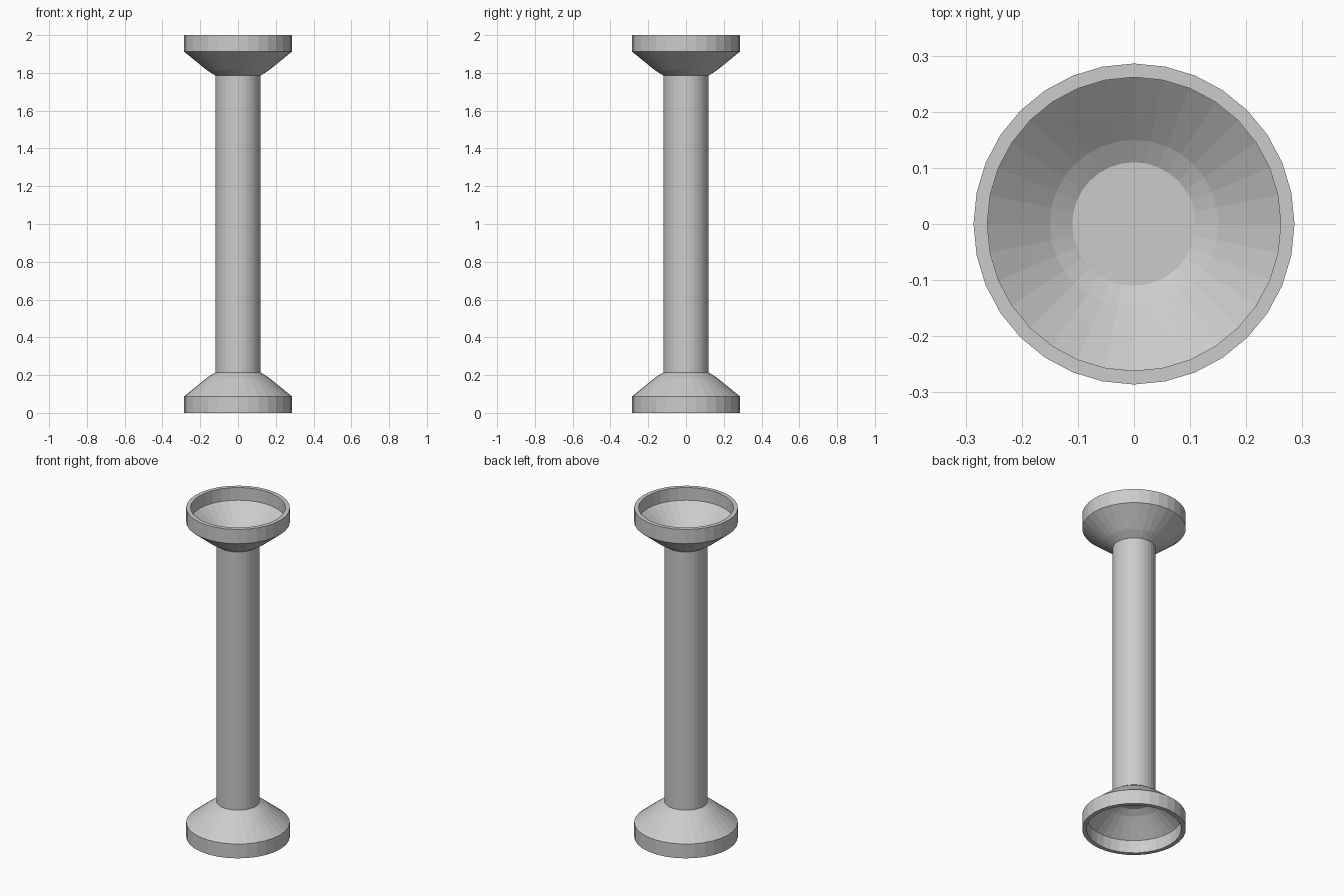
import bpy, bmesh
from math import cos, sin, pi

if "Cube" in bpy.data.objects:
    bpy.data.objects.remove(bpy.data.objects["Cube"])

SIDES = 32
HEIGHT = 2.0
SHAFT_R, SHAFT_Z = 0.119, 0.215


def lathe(name, profile, flip=False):
    """Revolve (radius, z) points about the z axis; radius 0 closes to a pole."""
    bm = bmesh.new()
    rings = []
    for r, z in profile:
        z = HEIGHT - z if flip else z
        rings.append([bm.verts.new((r * cos(2 * pi * i / SIDES),
                                    r * sin(2 * pi * i / SIDES), z))
                      for i in range(SIDES)])
    for a, b in zip(rings, rings[1:]):
        for i in range(SIDES):
            j = (i + 1) % SIDES
            f = (a[i], a[j], b[j], b[i])
            bm.faces.new(f)
    # flat discs close both ends
    bm.faces.new(rings[0])
    bm.faces.new(rings[-1])
    bmesh.ops.recalc_face_normals(bm, faces=bm.faces)
    mesh = bpy.data.meshes.new(name)
    bm.to_mesh(mesh)
    bm.free()
    obj = bpy.data.objects.new(name, mesh)
    bpy.context.collection.objects.link(obj)
    return obj


# Hollow flared cup: inner floor, inner wall, rim, outer wall, neck
cup = [(0.11, 0.19), (0.15, 0.167), (0.20, 0.127), (0.2615, 0.077),
       (0.2615, 0.0), (0.286, 0.0), (0.286, 0.087),
       (0.217, 0.143), (0.165, 0.185), (SHAFT_R, SHAFT_Z)]
lathe("bottom_cup", cup)
lathe("top_cup", cup, flip=True)

# Straight column joining the two cups
lathe("shaft", [(SHAFT_R, SHAFT_Z), (SHAFT_R, HEIGHT - SHAFT_Z)])
